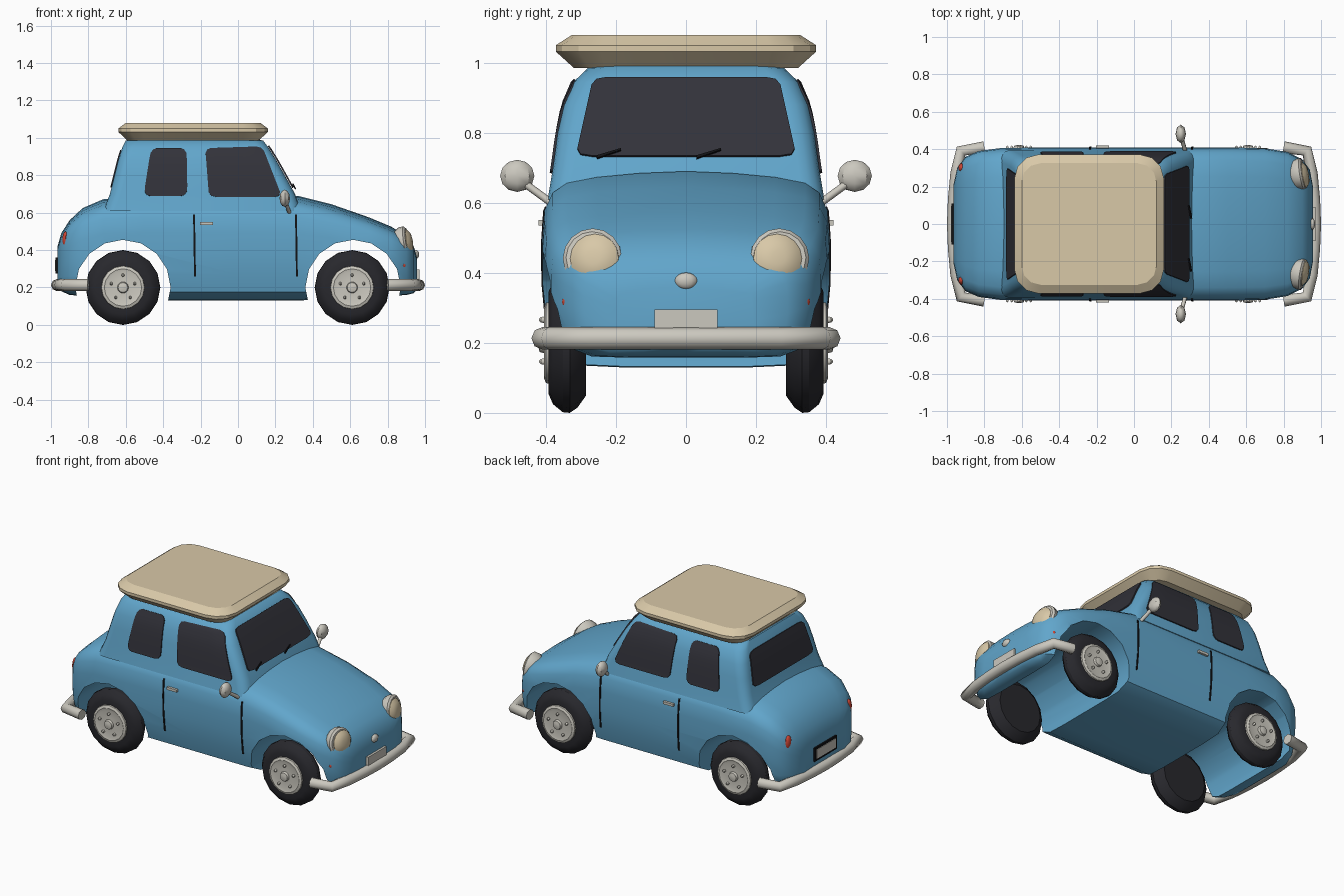
import bpy, bmesh
from math import sin, cos, pi, sqrt
from mathutils import Vector, Matrix
from mathutils.bvhtree import BVHTree

if "Cube" in bpy.data.objects:
    bpy.data.objects.remove(bpy.data.objects["Cube"], do_unlink=True)


def material(name, r, g, b):
    m = bpy.data.materials.new(name)
    m.use_nodes = True
    m.diffuse_color = (r, g, b, 1)
    bsdf = m.node_tree.nodes["Principled BSDF"]
    bsdf.inputs["Base Color"].default_value = (r, g, b, 1)
    bsdf.inputs["Roughness"].default_value = 0.6
    return m


BLUE = material("body blue", .12, .38, .60)
TAN = material("warm tan", .69, .58, .39)
GLASS = material("dark glass", .032, .032, .042)
RUBBER = material("tyre rubber", .021, .021, .026)
METAL = material("pale metal", .60, .58, .52)
RED = material("lamp red", .62, .06, .035)
BLACK = material("trim black", .006, .006, .007)


def smooth(ob, angle=40):
    bpy.ops.object.select_all(action='DESELECT')
    ob.select_set(True)
    bpy.context.view_layer.objects.active = ob
    bpy.ops.object.shade_smooth_by_angle(angle=angle * pi / 180)


def finish(bm, name, mat, angle=40):
    bmesh.ops.remove_doubles(bm, verts=bm.verts, dist=1e-5)
    bmesh.ops.recalc_face_normals(bm, faces=bm.faces)
    me = bpy.data.meshes.new(name)
    bm.to_mesh(me)
    bm.free()
    me.materials.append(mat)
    ob = bpy.data.objects.new(name, me)
    bpy.context.collection.objects.link(ob)
    smooth(ob, angle)
    return ob


def loft(name, rings, mat, angle=40):
    """Skin a list of closed rings and cap both ends."""
    bm = bmesh.new()
    rows = [[bm.verts.new(p) for p in ring] for ring in rings]
    n = len(rows[0])
    for a, b in zip(rows, rows[1:]):
        for i in range(n):
            j = (i + 1) % n
            bm.faces.new((a[i], a[j], b[j], b[i]))
    bm.faces.new(rows[0])
    bm.faces.new(rows[-1])
    return finish(bm, name, mat, angle)


def lathe(name, profile, centre, axis, mat, n=16, angle=40):
    """Turn (depth, radius) pairs around an axis."""
    axis = Vector(axis).normalized()
    u = axis.orthogonal().normalized()
    v = axis.cross(u)
    rings = [[Vector(centre) + axis * d + (u * cos(2 * pi * i / n) + v * sin(2 * pi * i / n)) * r
              for i in range(n)] for d, r in profile]
    return loft(name, rings, mat, angle)


def rounded_ring(z, x0, x1, w, r, steps=4):
    pts = []
    corners = ((x1 - r, w - r), (x0 + r, w - r), (x0 + r, r - w), (x1 - r, r - w))
    for k, (cx, cy) in enumerate(corners):
        for i in range(steps + 1):
            a = (k + i / steps) * pi / 2
            pts.append((cx + r * cos(a), cy + r * sin(a), z))
    return pts


def ellipsoid(name, centre, radii, mat, n=12):
    bm = bmesh.new()
    bmesh.ops.create_uvsphere(bm, u_segments=n, v_segments=n // 2 + 2, radius=1)
    bm.transform(Matrix.Translation(centre) @ Matrix.Diagonal((*radii, 1)))
    return finish(bm, name, mat)


def box(name, centre, size, mat):
    bm = bmesh.new()
    bmesh.ops.create_cube(bm, size=1)
    bm.transform(Matrix.Translation(centre) @ Matrix.Diagonal((*size, 1)))
    return finish(bm, name, mat, 20)


def tree(ob):
    me = ob.data
    return BVHTree.FromPolygons([v.co for v in me.vertices], [p.vertices[:] for p in me.polygons])


def plate(name, target, corners, direction, mat, r=.25, lift=.007, nu=6, nv=10):
    """Thin rounded panel laid onto a curved surface."""
    a, b, c, d = map(Vector, corners)
    ray = Vector(direction)
    bm = bmesh.new()
    rows = []
    for j in range(nv + 1):
        v = -cos(pi * j / nv)
        k = max(0, (abs(v) - 1 + r) / r)
        half = 1 - r * (1 - sqrt(max(0, 1 - k * k)))
        row = []
        for i in range(nu + 1):
            s, t = (1 + half * (2 * i / nu - 1)) / 2, (1 + v) / 2
            p = a.lerp(b, s).lerp(d.lerp(c, s), t)
            hit = target.ray_cast(p, ray)[0]
            row.append(bm.verts.new((hit or p) - ray * lift))
        rows.append(row)
    for p, q in zip(rows, rows[1:]):
        for i in range(nu):
            bm.faces.new((p[i], p[i + 1], q[i + 1], q[i]))
    bmesh.ops.recalc_face_normals(bm, faces=bm.faces)
    bm.faces.ensure_lookup_table()
    if sum((f.normal.dot(ray) for f in bm.faces)) > 0:
        bmesh.ops.reverse_faces(bm, faces=bm.faces)
    bmesh.ops.solidify(bm, geom=bm.faces[:], thickness=.008)
    return finish(bm, name, mat)


def tube(name, points, radius, mat):
    cu = bpy.data.curves.new(name, 'CURVE')
    cu.dimensions = '3D'
    cu.bevel_depth, cu.bevel_resolution, cu.use_fill_caps = radius, 2, True
    sp = cu.splines.new('POLY')
    sp.points.add(len(points) - 1)
    for p, co in zip(sp.points, points):
        p.co = (*co, 1)
    ob = bpy.data.objects.new(name, cu)
    bpy.context.collection.objects.link(ob)
    cu.materials.append(mat)
    return ob


# Lower body: cross-sections along the length (x, bottom, top, half width)
half = [(0, 0), (.45, 0), (.74, .01), (.92, .08), (.975, .25), (1, .45), (1, .65),
        (.985, .8), (.93, .89), (.83, .94), (.62, .97), (.33, .99), (0, 1)]
stations = [(-.965, .2, .42, .21), (-.945, .18, .49, .3), (-.9, .16, .56, .36),
            (-.83, .155, .625, .39), (-.72, .15, .672, .405), (-.5, .13, .69, .41),
            (0, .13, .69, .41), (.32, .13, .69, .41), (.5, .14, .645, .41),
            (.7, .15, .575, .405), (.82, .155, .525, .385), (.9, .16, .475, .345),
            (.94, .17, .42, .29), (.957, .19, .36, .2)]
section = half + [(-y, z) for y, z in half[-2:0:-1]]
body = loft("body", [[(x, y * w, lo + z * (hi - lo)) for y, z in section]
                     for x, lo, hi, w in stations], BLUE)

# Wheel arches cut straight through
for x in (-.615, .615):
    cutter = lathe("arch_cutter", [(-.6, .255), (.6, .255)], (x, 0, .2), (0, 1, 0), BLUE, 16)
    mod = body.modifiers.new("arch", 'BOOLEAN')
    mod.operation, mod.object, mod.solver = 'DIFFERENCE', cutter, 'EXACT'
    bpy.context.view_layer.objects.active = body
    bpy.ops.object.modifier_apply(modifier="arch")
    bpy.data.objects.remove(cutter, do_unlink=True)
smooth(body)

# Cabin and roof box
cabin = loft("cabin", [rounded_ring(*s) for s in (
    (.61, -.72, .335, .395, .06), (.7, -.685, .305, .38, .06), (.8, -.66, .25, .366, .06),
    (.88, -.64, .205, .35, .06), (.945, -.62, .165, .322, .06), (.985, -.6, .135, .28, .06),
    (1, -.55, .08, .22, .06))], BLUE)
loft("roof_box", [rounded_ring(*s, 3) for s in (
    (.985, -.59, .11, .32, .09), (1.032, -.64, .16, .372, .13), (1.05, -.64, .16, .372, .13),
    (1.08, -.6, .12, .325, .1))], TAN, 25)

# Glass and wipers
cab, hull = tree(cabin), tree(body)
plate("windscreen", cab, ((2, -.315, .735), (2, .315, .735), (2, .265, .96), (2, -.265, .96)),
      (-1, 0, 0), GLASS, .15, .012)
plate("rear_window", cab, ((-2, -.3, .735), (-2, .3, .735), (-2, .265, .935), (-2, -.265, .935)),
      (1, 0, 0), GLASS, .18)
for i, y in enumerate((-.255, .03)):
    plate(f"wiper_{i}", cab, ((2, y, .728), (2, y + .07, .752), (2, y + .07, .757), (2, y, .736)),
          (-1, 0, 0), BLACK, .02, .022, 2, 2)

for s, side in ((-1, "right"), (1, "left")):
    def wall(*xz):
        return [(x, s, z) for x, z in xz]
    inward = (0, -s, 0)
    plate(f"front_side_window_{side}", cab, wall((-.155, .685), (.235, .685), (.13, .955), (-.175, .945)),
          inward, GLASS, .2)
    plate(f"rear_side_window_{side}", cab, wall((-.505, .69), (-.27, .69), (-.275, .945), (-.465, .945)),
          inward, GLASS, .3)
    for x in (-.23, .315):
        plate(f"door_gap_{side}", hull, wall((x - .005, .26), (x + .005, .26), (x, .59), (x - .01, .59)),
              inward, BLACK, .02, .004, 1, 8)
    box(f"door_handle_{side}", (-.168, s * .413, .543), (.07, .016, .016), METAL)

    # Mirrors
    tube(f"mirror_arm_{side}", [(.275, s * .385, .6), (.255, s * .46, .655)], .011, METAL)
    ellipsoid(f"mirror_{side}", (.25, s * .482, .677), (.028, .049, .046), METAL, 8)

    # Lamps
    aim = Vector((1, s * .16, .16))
    lathe(f"headlamp_rim_{side}", [(-.06, .06), (-.03, .083), (.0, .085), (.01, .074)],
          (.898, s * .268, .443), aim, METAL)
    lathe(f"headlamp_{side}", [(-.03, .07), (.012, .07), (.027, .05), (.033, .02)],
          (.9, s * .26, .44), aim, TAN)
    ellipsoid(f"front_marker_{side}", (.885, s * .338, .317), (.014, .016, .018), RED)
    ellipsoid(f"tail_lamp_{side}", (-.922, s * .3, .455), (.017, .026, .045), RED)

    # Wheels
    for x, end in ((-.615, "rear"), (.61, "front")):
        hub = (x, 0, .2)
        out = (0, s, 0)
        lathe(f"tyre_{end}_{side}", [(.285, .11), (.285, .15), (.31, .185), (.332, .2), (.352, .198),
                                     (.38, .175), (.393, .145), (.39, .1)], hub, out, RUBBER, 16, 30)
        lathe(f"hubcap_{end}_{side}", [(.375, .118), (.4, .115), (.406, .1), (.402, .085), (.404, .03),
                                       (.418, .026), (.422, .01)], hub, out, METAL, 16, 30)
        for k in range(5):
            a = 2 * pi * k / 5 + pi / 2
            ellipsoid(f"wheel_nut_{end}_{side}", (x + .066 * cos(a), s * .408, .2 + .066 * sin(a)),
                      (.009, .012, .009), METAL, 6)

# Bumpers, front and rear
arc = [(.8, .41), (.925, .39), (.95, .27), (.963, .13)]
path = arc + [(.968, 0)] + [(x, -y) for x, y in reversed(arc)]
for f, end in ((1, "front"), (-1, "rear")):
    tube(f"bumper_{end}", [(f * x, y, .213) for x, y in path], .032, METAL)

# Number plates and nose badge
box("front_plate", (.963, 0, .268), (.016, .18, .056), METAL)
box("rear_plate_frame", (-.965, 0, .318), (.02, .22, .085), BLACK)
box("rear_plate", (-.974, 0, .318), (.008, .19, .058), METAL)
ellipsoid("nose_badge", (.952, 0, .377), (.016, .032, .024), METAL)
